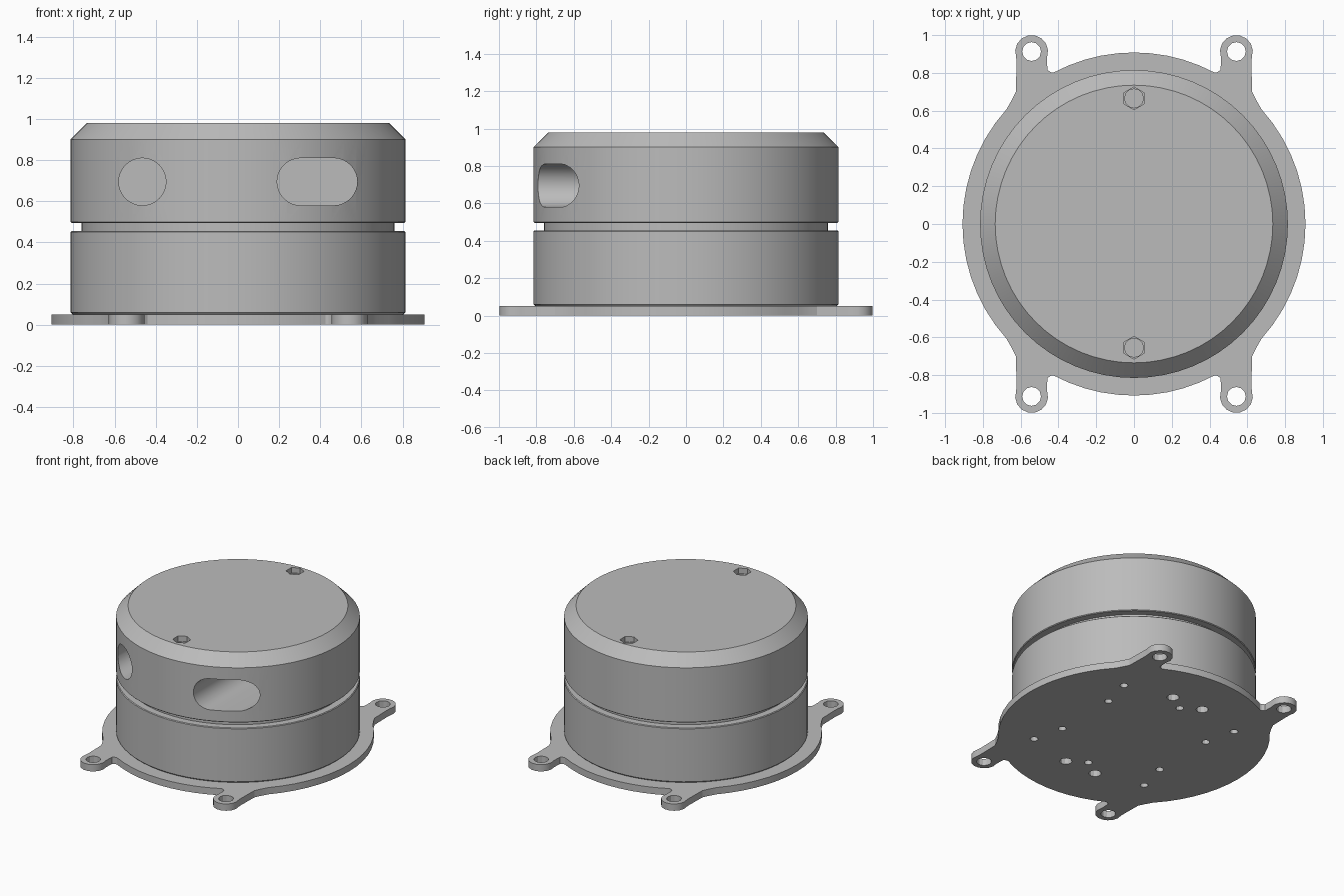
import bpy, bmesh
from math import sin, cos, radians, pi
from mathutils import Matrix

cube = bpy.data.objects.get("Cube")
if cube:
    bpy.data.objects.remove(cube, do_unlink=True)

grey = bpy.data.materials.new("housing grey")
grey.use_nodes = True
COLOUR = (0.5, 0.5, 0.5, 1)
grey.diffuse_color = COLOUR
grey.node_tree.nodes["Principled BSDF"].inputs["Base Color"].default_value = COLOUR


def arc(cx, cy, r, start, end, n):
    """Points along an arc, angles in degrees."""
    angles = [radians(start + (end - start) * i / n) for i in range(n + 1)]
    return [(cx + r * cos(a), cy + r * sin(a)) for a in angles]


def ring(r, n, cx=0, cy=0):
    return arc(cx, cy, r, 0, 360, n)[:-1]


def loft(name, sections, matrix=Matrix()):
    """Closed solid through stacked (outline, height) sections."""
    bm = bmesh.new()
    loops = [[bm.verts.new((x, y, z)) for x, y in pts] for pts, z in sections]
    for low, high in zip(loops, loops[1:]):
        n = len(low)
        for i in range(n):
            j = (i + 1) % n
            bm.faces.new((low[i], low[j], high[j], high[i]))
    bm.faces.new(loops[0][::-1])
    bm.faces.new(loops[-1])
    bm.transform(matrix)
    bmesh.ops.recalc_face_normals(bm, faces=bm.faces)
    mesh = bpy.data.meshes.new(name)
    bm.to_mesh(mesh)
    bm.free()
    mesh.materials.append(grey)
    obj = bpy.data.objects.new(name, mesh)
    bpy.context.collection.objects.link(obj)
    return obj


def activate(obj):
    bpy.ops.object.select_all(action="DESELECT")
    obj.select_set(True)
    bpy.context.view_layer.objects.active = obj


def cut(obj, cutters):
    activate(obj)
    for cutter in cutters:
        mod = obj.modifiers.new("cut", "BOOLEAN")
        mod.operation = "DIFFERENCE"
        mod.solver = "EXACT"
        mod.object = cutter
        bpy.ops.object.modifier_apply(modifier=mod.name)


# Round housing with a groove and a bevelled lid
profile = [(0.805, 0.05), (0.815, 0.06), (0.815, 0.45), (0.81, 0.455),
           (0.76, 0.455), (0.76, 0.495), (0.81, 0.495), (0.815, 0.50),
           (0.815, 0.90), (0.735, 0.98)]
housing = loft("housing", [(ring(r, 64), z) for r, z in profile])

# Mounting plate: one quarter of the outline, mirrored round
quarter = arc(0, 0, 0.908, 0, 42, 7)
quarter += [(0.645, 0.66), (0.625, 0.70), (0.622, 0.85)]
quarter += arc(0.542, 0.913, 0.087, -20, 200, 9)
quarter += [(0.46, 0.85), (0.458, 0.815), (0.44, 0.803)]
quarter += arc(0, 0, 0.908, 62, 90, 5)
half = quarter + [(-x, y) for x, y in quarter[-2::-1]]
outline = half + [(x, -y) for x, y in half[-2:0:-1]]
plate = loft("mounting_plate", [(outline, 0), (outline, 0.05)])

# Lug holes and underside screw holes
drills = []


def drill(x, y, r, depth):
    pts = ring(r, 12, x, y)
    drills.append(loft("drill", [(pts, -0.05), (pts, depth)]))


for sy in (-1, 1):
    for sx in (-1, 1):
        drill(sx * 0.542, sy * 0.913, 0.05, 0.1)
        drill(sx * 0.48, sy * 0.467, 0.027, 0.15)
        drill(sx * 0.425, sy * 0.24, 0.027, 0.15)
        drill(sx * 0.127, sy * 0.557, 0.041, 0.15)
    drill(0, sy * 0.475, 0.027, 0.15)

# Front port and slot, cut straight back into the lid
to_front = Matrix.Translation((0, 0, 0.695)) @ Matrix.Rotation(pi / 2, 4, "X")
port = ring(0.115, 32, -0.465)
slot = arc(0.465, 0, 0.115, -90, 90, 16) + arc(0.305, 0, 0.115, 90, 270, 16)
openings = [loft("opening", [(pts, 0), (pts, 1)], to_front)
            for pts in (port, slot)]

# Hexagonal screw recesses in the top
for y in (-0.655, 0.665):
    recess = [(arc(0, y, r, 30, 390, 6)[:-1], z)
              for r, z in ((0.06, 0.94), (0.06, 1.02))]
    hole = [(ring(0.05, 12, 0, y), z) for z in (0.90, 1.0)]
    openings += [loft("recess", recess), loft("screw_hole", hole)]

cut(plate, drills)
cut(housing, drills + openings)
for helper in drills + openings:
    bpy.data.objects.remove(helper, do_unlink=True)

for obj in (housing, plate):
    activate(obj)
    bpy.ops.object.shade_smooth_by_angle(angle=radians(25))
